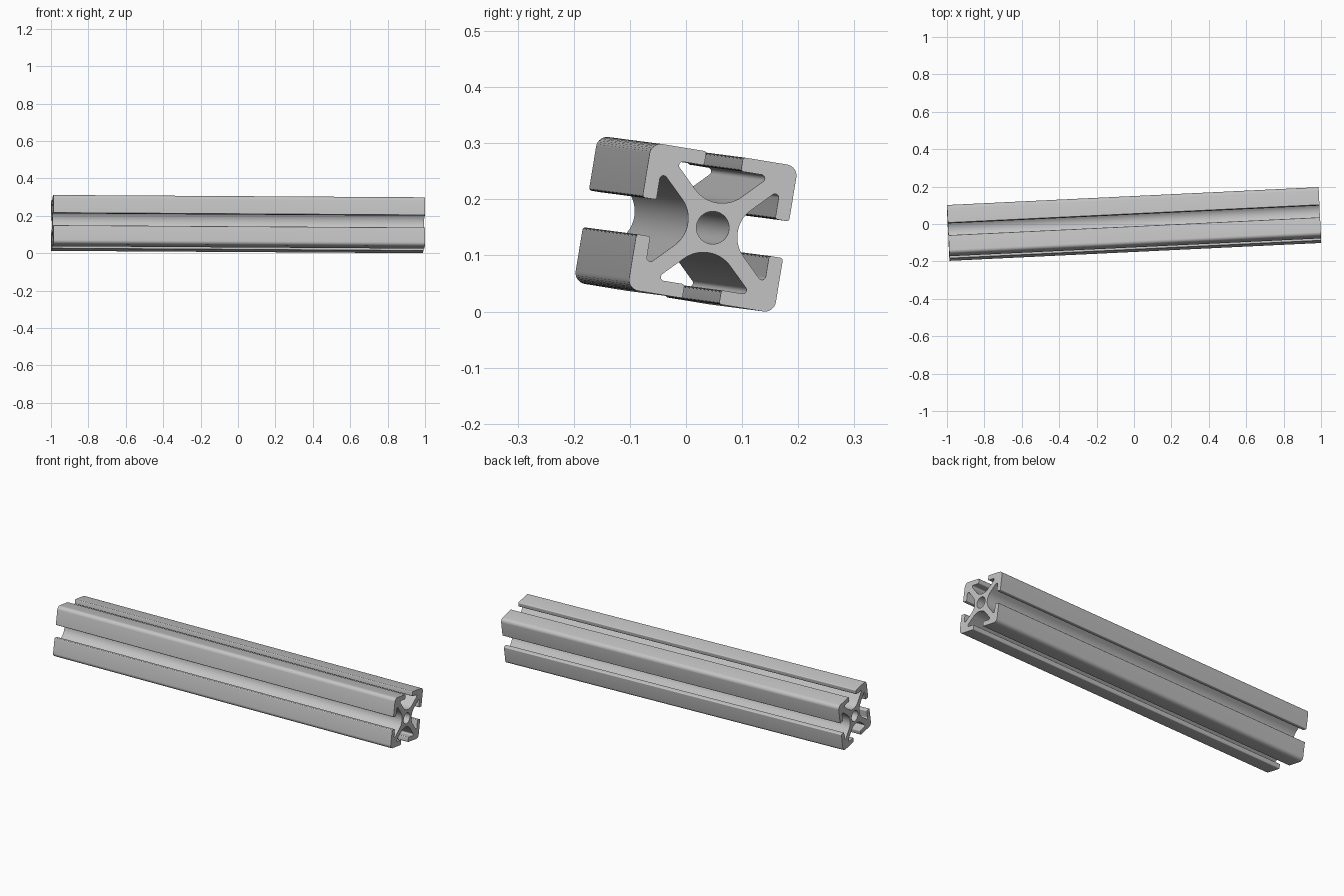
import bpy, bmesh, math
from mathutils import Vector, Matrix

cube = bpy.data.objects.get("Cube")
if cube:
    bpy.data.objects.remove(cube, do_unlink=True)

UNIT = 0.01326       # one profile millimetre in scene units
LENGTH = 150         # bar length in millimetres

# One quarter of the slotted section: (y, z, corner radius)
half = [(1.86, 3.41, 4.4), (6.55, 8.1, 0.5), (2.5, 8.1, 0.35), (2.5, 10, 0.35)]
quarter = [(0, 3.41, 0)] + half + [(10, 10, 1.5)]
quarter += [(z, y, r) for y, z, r in reversed(half)]

# Repeat the quarter around the bore
corners = []
for k in range(4):
    turn = Matrix.Rotation(-k * math.pi / 2, 3, 'X')
    corners += [(turn @ Vector((0, y, z)), r) for y, z, r in quarter]


def rounded(corners, steps=8):
    """Replace each corner with a tangent arc of its radius."""
    path = []
    for i, (p, r) in enumerate(corners):
        if r == 0:
            path.append(p)
            continue
        a = (corners[i - 1][0] - p).normalized()
        b = (corners[(i + 1) % len(corners)][0] - p).normalized()
        h = a.angle(b) / 2
        centre = p + (a + b).normalized() * r / math.sin(h)
        reach = r / math.tan(h)
        start = (p + a * reach - centre).normalized()
        end = (p + b * reach - centre).normalized()
        path += [centre + r * start.slerp(end, s / steps) for s in range(steps + 1)]
    return path


outline = rounded(corners)
bore = [Vector((0, 2.2 * math.cos(t * math.tau / 48), 2.2 * math.sin(t * math.tau / 48)))
        for t in range(48)]

# Fill the section around the bore and extrude it along the bar
bm = bmesh.new()
for loop in (outline, bore):
    verts = [bm.verts.new(p - Vector((LENGTH / 2, 0, 0))) for p in loop]
    for i, v in enumerate(verts):
        bm.edges.new((verts[i - 1], v))
bmesh.ops.triangle_fill(bm, use_beauty=True, edges=bm.edges[:])
grown = bmesh.ops.extrude_face_region(bm, geom=bm.faces[:], use_keep_orig=True)
moved = [g for g in grown["geom"] if isinstance(g, bmesh.types.BMVert)]
bmesh.ops.translate(bm, verts=moved, vec=(LENGTH, 0, 0))
bmesh.ops.recalc_face_normals(bm, faces=bm.faces[:])

# Tilt the bar slightly and rest it on the ground
pose = (Matrix.Rotation(math.radians(2.75), 4, 'Z')
        @ Matrix.Rotation(math.radians(0.36), 4, 'Y')
        @ Matrix.Rotation(math.radians(-9.3), 4, 'X')
        @ Matrix.Scale(UNIT, 4))
bm.transform(pose)
lowest = min(v.co.z for v in bm.verts)
bmesh.ops.translate(bm, verts=bm.verts[:], vec=(0, 0, -lowest))

mesh = bpy.data.meshes.new("slotted_bar")
bm.to_mesh(mesh)
bm.free()
bar = bpy.data.objects.new("slotted_bar", mesh)
bpy.context.collection.objects.link(bar)

# Plain aluminium grey
grey = bpy.data.materials.new("aluminium_grey")
grey.use_nodes = True
colour = (0.55, 0.55, 0.55, 1)
grey.diffuse_color = colour
grey.node_tree.nodes["Principled BSDF"].inputs["Base Color"].default_value = colour
mesh.materials.append(grey)

# Smooth the rounded corners, keep the edges crisp
bpy.ops.object.select_all(action='DESELECT')
bar.select_set(True)
bpy.context.view_layer.objects.active = bar
bpy.ops.object.shade_smooth_by_angle(angle=math.radians(30))
